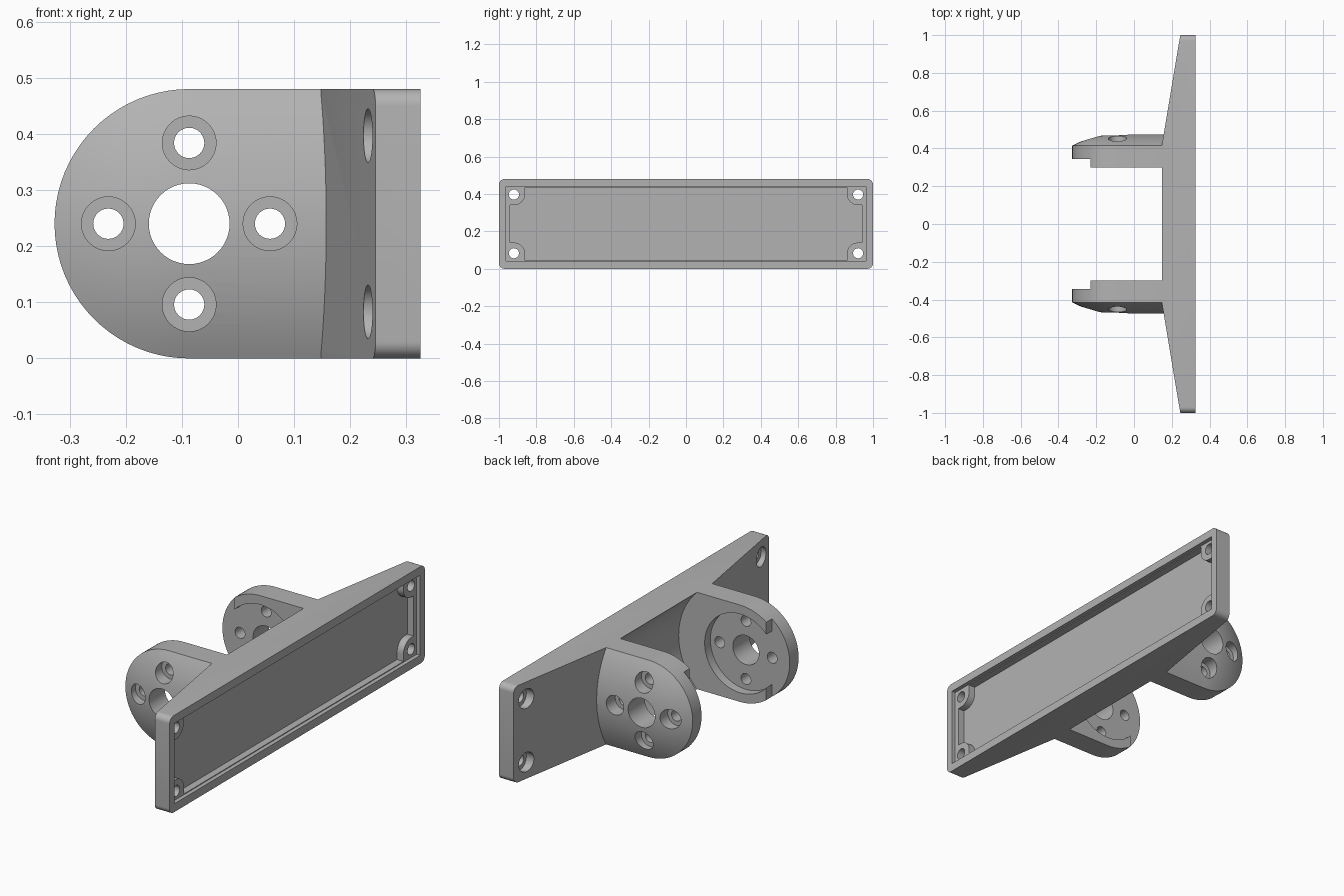
import bpy, bmesh
from math import sin, cos, pi, sqrt

cube = bpy.data.objects.get("Cube")
if cube:
    bpy.data.objects.remove(cube, do_unlink=True)

grey = bpy.data.materials.new("plain_grey")
grey.use_nodes = True
grey.diffuse_color = (0.45, 0.45, 0.45, 1)
grey.node_tree.nodes["Principled BSDF"].inputs["Base Color"].default_value = (0.45, 0.45, 0.45, 1)

HEIGHT, MID = 0.48, 0.24      # overall height and its middle
PIVOT = -0.087                # x of the arm pivot axis
ARM_R = 0.24


def finish(name, bm):
    bmesh.ops.remove_doubles(bm, verts=bm.verts, dist=1e-5)
    bmesh.ops.recalc_face_normals(bm, faces=bm.faces)
    mesh = bpy.data.meshes.new(name)
    bm.to_mesh(mesh)
    bm.free()
    mesh.materials.append(grey)
    ob = bpy.data.objects.new(name, mesh)
    bpy.context.collection.objects.link(ob)
    return ob


def prism(name, points, axis, lo, hi):
    """Extrude a flat outline along an axis."""
    place = {"x": lambda a, b, t: (t, a, b),
             "y": lambda a, b, t: (a, t, b),
             "z": lambda a, b, t: (a, b, t)}[axis]
    bm = bmesh.new()
    ends = [[bm.verts.new(place(a, b, t)) for a, b in points] for t in (lo, hi)]
    bm.faces.new(ends[0])
    bm.faces.new(ends[1])
    n = len(points)
    for i in range(n):
        j = (i + 1) % n
        bm.faces.new((ends[0][i], ends[0][j], ends[1][j], ends[1][i]))
    return finish(name, bm)


def arc(cx, cy, r, start, end, steps):
    return [(cx + r * cos(start + (end - start) * i / steps),
             cy + r * sin(start + (end - start) * i / steps)) for i in range(steps + 1)]


def circle(cx, cy, r, steps=48):
    return arc(cx, cy, r, 0, 2 * pi, steps)[:-1]


def rect(a0, a1, b0, b1):
    return [(a0, b0), (a1, b0), (a1, b1), (a0, b1)]


def combine(target, tool, operation="DIFFERENCE"):
    mod = target.modifiers.new("combine", "BOOLEAN")
    mod.operation, mod.object, mod.solver = operation, tool, "EXACT"
    bpy.context.view_layer.objects.active = target
    bpy.ops.object.modifier_apply(modifier=mod.name)
    bpy.data.objects.remove(tool, do_unlink=True)


def arm(side):
    """Round-ended arm whose outer face bulges like a shallow dome."""
    dome = (ARM_R ** 2 + 0.06 ** 2) / 0.12
    rings = [(ARM_R, 0.27)]
    for k in range(13):
        r = ARM_R * (1 - k / 12)
        rings.append((r, 0.475 - dome + sqrt(dome ** 2 - r ** 2)))
    bm = bmesh.new()
    loops = []
    for r, y in rings:
        outline = [(0.2, MID + r)] + arc(PIVOT, MID, r, pi / 2, 3 * pi / 2, 40) + [(0.2, MID - r)]
        loops.append([bm.verts.new((x, side * y, z)) for x, z in outline])
    for a, b in zip(loops, loops[1:]):
        for i in range(len(a) - 1):
            bm.faces.new((a[i], a[i + 1], b[i + 1], b[i]))
    bm.faces.new(loops[0])
    bm.faces.new([l[0] for l in loops] + [l[-1] for l in reversed(loops[:-1])])
    return finish("arm", bm)


# Mounting plate: tapered slab with rounded end corners
half = [(0.325, 1), (0.245, 1), (0.148, 0.42)]
bracket = prism("bracket", half + [(x, -y) for x, y in reversed(half)], "z", 0, HEIGHT)
rc = 0.03
rounded = []
for cy, cz, a in ((1 - rc, HEIGHT - rc, 0), (rc - 1, HEIGHT - rc, pi / 2),
                  (rc - 1, rc, pi), (1 - rc, rc, 3 * pi / 2)):
    rounded += arc(cy, cz, rc, a, a + pi / 2, 8)
combine(bracket, prism("corner_rounding", rounded, "x", 0, 0.5), "INTERSECT")

# Two arms, then the concave clearance between them
for side in (1, -1):
    combine(bracket, arm(side), "UNION")
combine(bracket, prism("clearance", circle(PIVOT, MID, 0.337, 96), "y", -0.3, 0.3))

# Inner disc pocket, thinned arm tips and the pivot hole
combine(bracket, prism("pocket", circle(PIVOT, MID, 0.195, 64), "y", -0.345, 0.345))
combine(bracket, prism("tip_relief", rect(-0.5, -0.23, -0.1, 0.6), "y", -0.345, 0.345))
combine(bracket, prism("pivot_hole", circle(PIVOT, MID, 0.072), "y", -0.6, 0.6))

# Four counterbored screw holes around each pivot
for k in range(4):
    x, z = PIVOT + 0.144 * cos(k * pi / 2), MID + 0.144 * sin(k * pi / 2)
    combine(bracket, prism("arm_screw_hole", circle(x, z, 0.027, 32), "y", -0.6, 0.6))
    for lo, hi in ((0.405, 0.6), (-0.6, -0.405)):
        combine(bracket, prism("arm_counterbore", circle(x, z, 0.048, 32), "y", lo, hi))

# Back cavity with corner bosses and a stepped lip
combine(bracket, prism("cavity", rect(-0.94, 0.94, 0.045, 0.435), "x", 0.27, 0.4))
corners = [(sy, sz) for sy in (1, -1) for sz in (1, -1)]
for sy, sz in corners:
    outline = [(0.96, 0.1)] + arc(0.92, 0.16, 0.06, -pi / 2, -pi, 10) + [(0.86, 0.215), (0.96, 0.215)]
    points = [(sy * y, MID + sz * z) for y, z in outline]
    combine(bracket, prism("corner_boss", points, "x", 0.262, 0.315), "UNION")
combine(bracket, prism("lip", rect(-0.963, 0.963, 0.041, 0.439), "x", 0.305, 0.4))

# Plate screw holes, counterbored from the sloped side
for sy, sz in corners:
    y, z = sy * 0.92, MID + sz * 0.157
    combine(bracket, prism("plate_screw_hole", circle(y, z, 0.027, 32), "x", 0.1, 0.5))
    combine(bracket, prism("plate_counterbore", circle(y, z, 0.048, 32), "x", 0.1, 0.265))

# Smooth curved faces, keep machined edges crisp
bpy.ops.object.select_all(action="DESELECT")
bracket.select_set(True)
bpy.context.view_layer.objects.active = bracket
bpy.ops.object.shade_smooth_by_angle(angle=pi / 6)
